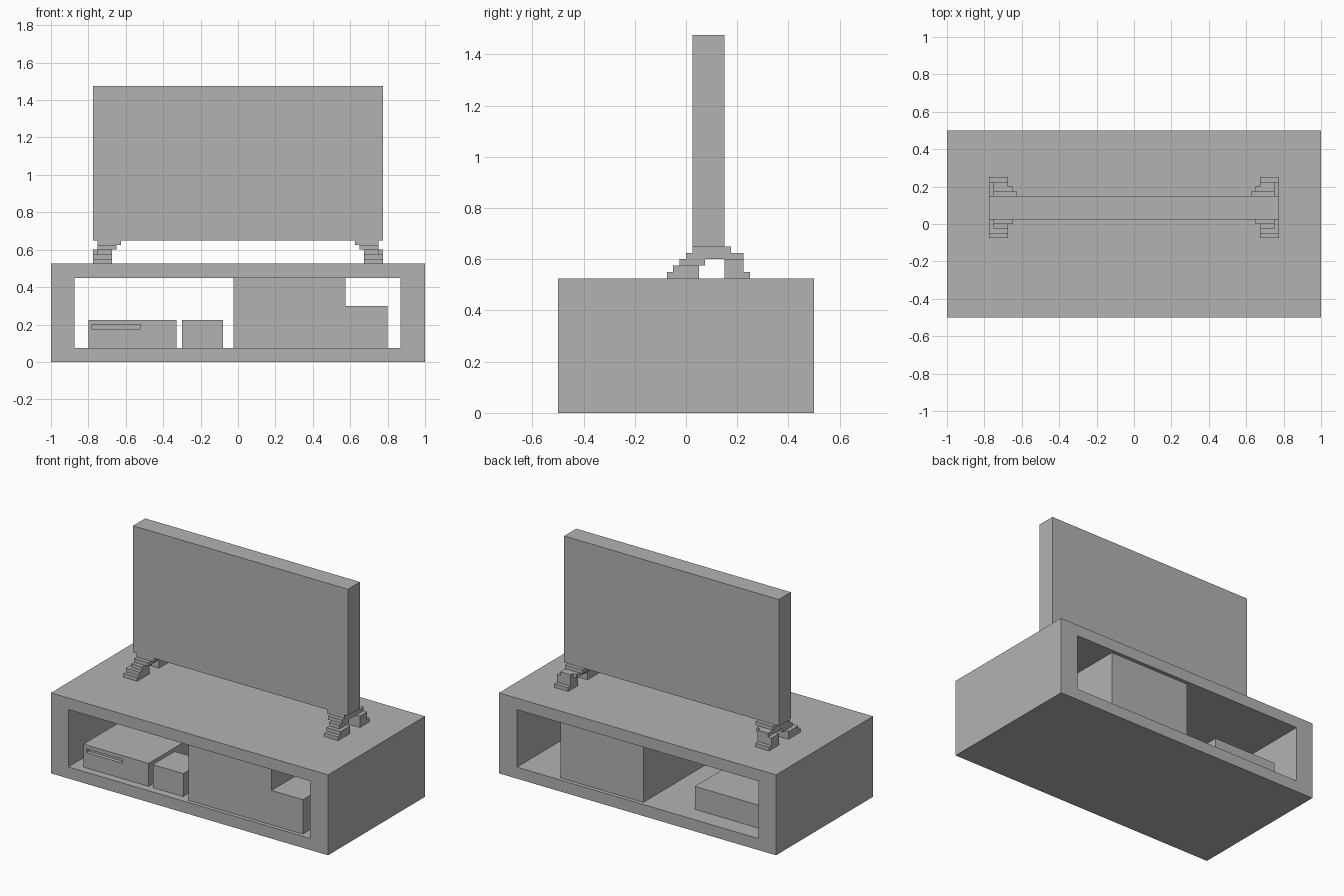
import bpy

cube = bpy.data.objects.get("Cube")
if cube:
    bpy.data.objects.remove(cube, do_unlink=True)

grey = bpy.data.materials.new("plain_grey")
grey.use_nodes = True
COLOUR = (0.45, 0.45, 0.45, 1)
grey.diffuse_color = COLOUR
grey.node_tree.nodes["Principled BSDF"].inputs["Base Color"].default_value = COLOUR


def box(name, x, y, z):
    """Axis-aligned box from its x, y and z ranges."""
    bpy.ops.mesh.primitive_cube_add(size=1)
    ob = bpy.context.object
    ob.name = name
    ob.location = [(a + b) / 2 for a, b in (x, y, z)]
    ob.scale = [b - a for a, b in (x, y, z)]
    bpy.ops.object.transform_apply(location=True, rotation=False, scale=True)
    ob.data.materials.append(grey)
    return ob


def combine(target, tool, operation):
    """Apply a boolean to the target and remove the tool."""
    mod = target.modifiers.new(operation.lower(), 'BOOLEAN')
    mod.operation = operation
    mod.solver = 'EXACT'
    mod.object = tool
    bpy.ops.object.select_all(action='DESELECT')
    bpy.context.view_layer.objects.active = target
    target.select_set(True)
    bpy.ops.object.modifier_apply(modifier=mod.name)
    bpy.data.objects.remove(tool, do_unlink=True)


# Cabinet, open from front to back
cabinet = box("cabinet", (-1, 1), (-0.5, 0.5), (0, 0.525))
opening = box("opening", (-0.875, 0.87), (-0.6, 0.6), (0.075, 0.45))
combine(cabinet, opening, 'DIFFERENCE')

# Full-height divider block with a lower block joined to its side
divider = box("divider_block", (-0.025, 0.575), (-0.475, 0.475), (0.075, 0.45))
low_block = box("low_block", (0.5, 0.8), (-0.475, 0.0), (0.075, 0.3))
combine(divider, low_block, 'UNION')

# Media player with a rounded disc slot
player = box("media_player", (-0.8, -0.33), (-0.45, 0.38), (0.075, 0.225))
slot = box("disc_slot", (-0.78, -0.52), (-0.5, -0.425), (0.175, 0.2))
combine(player, slot, 'DIFFERENCE')

# Small box beside the player
box("small_box", (-0.3, -0.08), (-0.45, -0.225), (0.075, 0.225))

# Screen
box("screen", (-0.775, 0.775), (0.025, 0.15), (0.65, 1.475))

# Stepped feet: x range, y range and z range of every block, for the left side
STEP = 0.025
BASE = 0.525
blocks = [  # layer, layers high, x range, y range
    (0, 1, (0.675, 0.775), (-0.075, 0.05)),
    (1, 1, (0.675, 0.775), (-0.05, 0.05)),
    (2, 1, (0.675, 0.75), (-0.025, 0.075)),
    (3, 1, (0.65, 0.75), (0, 0.2)),
    (4, 1, (0.625, 0.75), (0.025, 0.175)),
    (0, 1, (0.675, 0.775), (0.15, 0.25)),
    (1, 2, (0.675, 0.775), (0.15, 0.225)),
    (3, 1, (0.675, 0.75), (0.2, 0.225)),
]
for side, sign in (("left", 1), ("right", -1)):
    for i, (layer, high, xs, ys) in enumerate(blocks):
        low = BASE + layer * STEP
        box(f"{side}_foot_step_{i + 1}", sorted(sign * v for v in xs), ys,
            (low, low + high * STEP))
